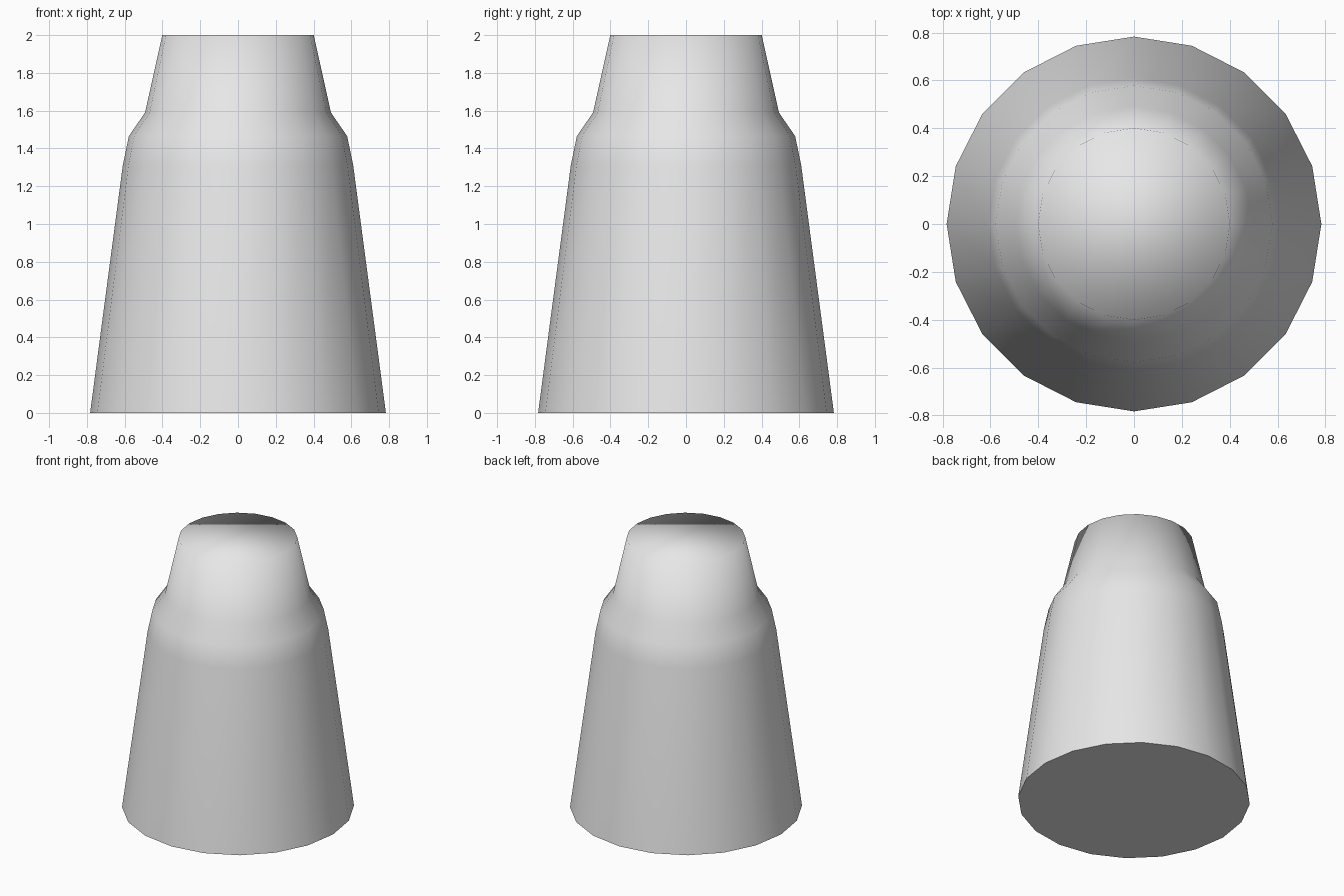
import bpy
import bmesh
import math

if "Cube" in bpy.data.objects:
    bpy.data.objects.remove(bpy.data.objects["Cube"])

SIDES = 20
# Radius and height of each ring, bottom to top
PROFILE = [(0.783, 0.0), (0.61, 1.31), (0.578, 1.465), (0.492, 1.59), (0.401, 2.0)]

grey = bpy.data.materials.new("plain grey")
grey.diffuse_color = (0.8, 0.8, 0.8, 1.0)
grey.use_nodes = True
grey.node_tree.nodes["Principled BSDF"].inputs["Base Color"].default_value = grey.diffuse_color

bm = bmesh.new()

# Rings of the tapered body, shoulder and neck
rings = []
for radius, height in PROFILE:
    rings.append([
        bm.verts.new((radius * math.cos(2 * math.pi * i / SIDES),
                      radius * math.sin(2 * math.pi * i / SIDES), height))
        for i in range(SIDES)
    ])

# Side walls
for low, high in zip(rings, rings[1:]):
    for i in range(SIDES):
        j = (i + 1) % SIDES
        bm.faces.new((low[i], low[j], high[j], high[i]))

# Flat base and top cap
base = bm.faces.new(rings[0][::-1])
bm.faces.new(rings[-1])

# Smooth all over, with a crisp edge round the base only
for face in bm.faces:
    face.smooth = True
base.smooth = False
for edge in base.edges:
    edge.smooth = False

mesh = bpy.data.meshes.new("tapered_body")
bm.to_mesh(mesh)
bm.free()
mesh.materials.append(grey)
body = bpy.data.objects.new("tapered_body", mesh)
bpy.context.collection.objects.link(body)
